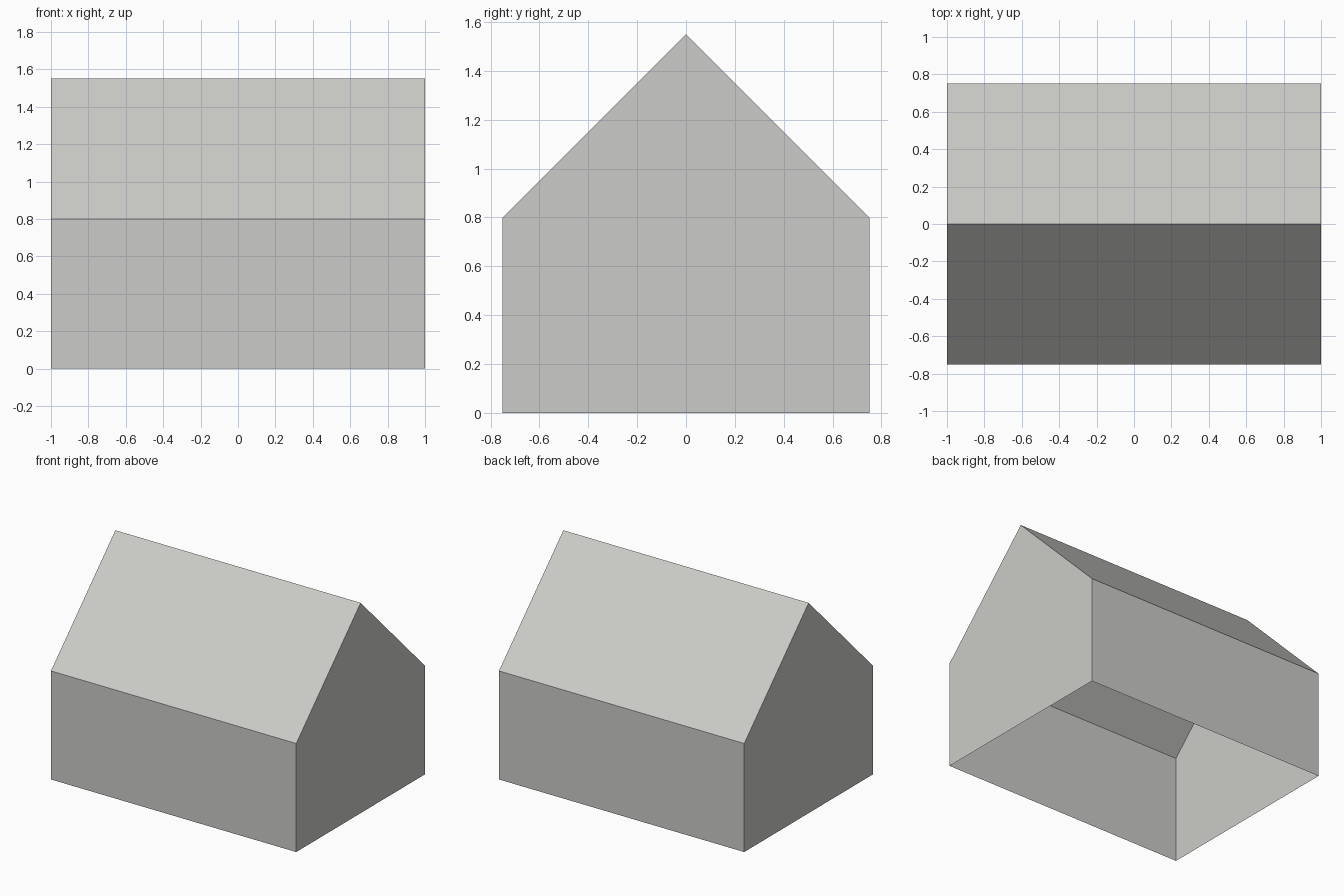
import bpy
import bmesh

cube = bpy.data.objects.get("Cube")
if cube:
    bpy.data.objects.remove(cube, do_unlink=True)

HALF_LENGTH, HALF_DEPTH = 1.0, 0.75
EAVE, RIDGE = 0.8, 1.55


def make_material(name, colour):
    mat = bpy.data.materials.new(name)
    mat.use_nodes = True
    mat.diffuse_color = colour
    mat.node_tree.nodes["Principled BSDF"].inputs["Base Color"].default_value = colour
    return mat


# Gable outline, from the front foot over the ridge to the back foot
profile = [(-HALF_DEPTH, 0), (-HALF_DEPTH, EAVE), (0, RIDGE), (HALF_DEPTH, EAVE), (HALF_DEPTH, 0)]

bm = bmesh.new()
right, left = [[bm.verts.new((x, y, z)) for y, z in profile] for x in (-HALF_LENGTH, HALF_LENGTH)]

# Gable walls
bm.faces.new(right)
bm.faces.new(left)

# Long walls and roof slopes, leaving the underside open
for i in range(len(profile) - 1):
    bm.faces.new((right[i], left[i], left[i + 1], right[i + 1]))

# Face every panel outward from the middle of the shell
bm.normal_update()
for face in bm.faces:
    offset = face.calc_center_median()
    offset.z -= EAVE / 2
    if face.normal.dot(offset) < 0:
        face.normal_flip()

mesh = bpy.data.meshes.new("house_shell")
bm.to_mesh(mesh)
bm.free()
mesh.materials.append(make_material("plain grey", (0.6, 0.6, 0.58, 1)))
house = bpy.data.objects.new("house_shell", mesh)
bpy.context.collection.objects.link(house)
